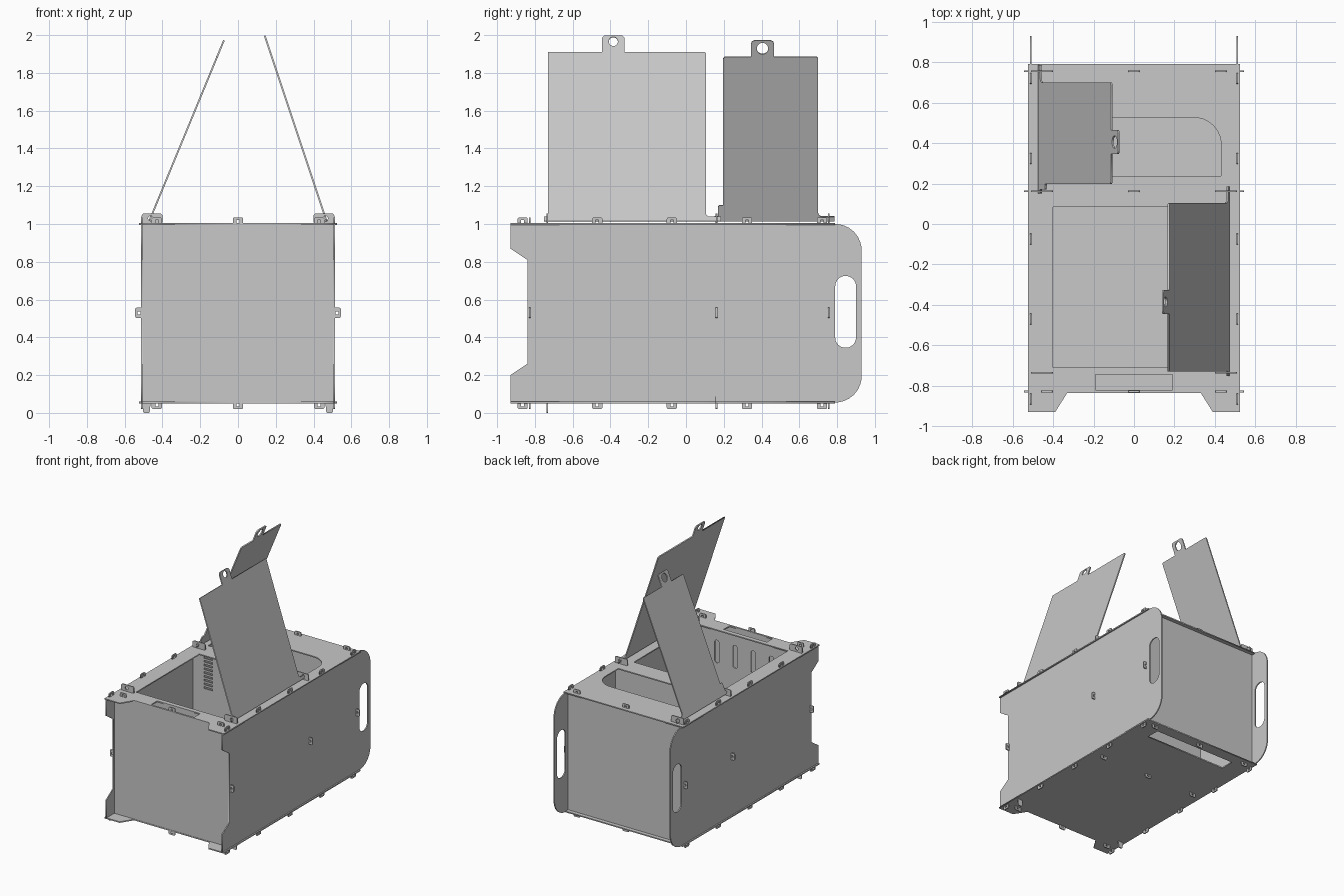
import bpy, bmesh, math
from mathutils import Vector, Matrix

cube = bpy.data.objects.get("Cube")
if cube:
    bpy.data.objects.remove(cube)

metal = bpy.data.materials.new("light_grey_sheet")
GREY = (0.58, 0.58, 0.58, 1)
metal.use_nodes = True
metal.diffuse_color = GREY
metal.node_tree.nodes["Principled BSDF"].inputs["Base Color"].default_value = GREY

X, Y, Z = Vector((1, 0, 0)), Vector((0, 1, 0)), Vector((0, 0, 1))
THICK = 0.009
TOP, BASE = 1.0, 0.055       # heights of the horizontal plates
SIDE = 0.51                  # distance of the side panels from the middle
FRONT, INNER, MIDDLE, BACK = -0.828, -0.735, 0.162, 0.755


def rounded(points):
    """Outline from (u, v) or (u, v, radius) corners."""
    out = []
    for i, c in enumerate(points):
        p = Vector(c[:2])
        if len(c) < 3:
            out.append(p)
            continue
        a = (Vector(points[i - 1][:2]) - p).normalized()
        b = (Vector(points[(i + 1) % len(points)][:2]) - p).normalized()
        half, r = a.angle(b) / 2, c[2]
        centre = p + (a + b).normalized() * r / math.sin(half)
        t = r / math.tan(half)
        start, end = p + a * t - centre, p + b * t - centre
        for k in range(9):
            out.append(centre + start.lerp(end, k / 8).normalized() * r)
    return out


def box(u0, u1, v0, v1, r=0):
    corners = [(u0, v0), (u1, v0), (u1, v1), (u0, v1)]
    return [c + (r,) for c in corners] if r else corners


def circle(u, v, r):
    return box(u - r, u + r, v - r, v + r, r * 0.999)


def place(name, mesh, origin, u, v):
    ob = bpy.data.objects.new(name, mesh)
    rot = Matrix((u, v, u.cross(v))).transposed().to_4x4()
    ob.matrix_world = Matrix.Translation(origin) @ rot
    bpy.context.collection.objects.link(ob)
    return ob


def sheet(name, outline, holes=()):
    """Flat sheet mesh with cut-outs."""
    curve = bpy.data.curves.new(name, "CURVE")
    curve.dimensions, curve.fill_mode, curve.extrude = "2D", "BOTH", THICK / 2
    for loop in (outline, *holes):
        pts = rounded(loop)
        s = curve.splines.new("POLY")
        s.points.add(len(pts) - 1)
        for q, p in zip(s.points, pts):
            q.co = (p.x, p.y, 0, 1)
        s.use_cyclic_u = True
    tmp = bpy.data.objects.new("tmp", curve)
    bpy.context.collection.objects.link(tmp)
    deps = bpy.context.evaluated_depsgraph_get()
    mesh = bpy.data.meshes.new_from_object(tmp.evaluated_get(deps))
    bpy.data.objects.remove(tmp)
    bm = bmesh.new()
    bm.from_mesh(mesh)
    bmesh.ops.remove_doubles(bm, verts=bm.verts, dist=1e-5)
    bmesh.ops.recalc_face_normals(bm, faces=bm.faces)
    bm.to_mesh(mesh)
    bm.free()
    mesh.name = name
    mesh.materials.clear()
    mesh.materials.append(metal)
    return mesh


def plate(name, outline, holes, origin, u, v):
    return place(name, sheet(name, outline, holes), origin, u, v)


# Side panels with front feet, rounded back and carrying slots
side_outline = [(-0.93, BASE), (0.93, BASE, 0.14), (0.93, TOP, 0.14), (-0.93, TOP),
                (-0.93, 0.87), (-0.84, 0.81), (-0.84, 0.26), (-0.93, 0.2)]
for s, label in ((1, "left"), (-1, "right")):
    plate(label + "_side_panel", side_outline, [box(0.79, 0.9, 0.345, 0.725, 0.054)],
          (s * SIDE, 0, 0), Y, Z)

# Top and bottom plates share an outline with notched front
deck = [(-0.525, -0.93), (-0.39, -0.93), (-0.33, -0.835), (0.33, -0.835),
        (0.39, -0.93), (0.525, -0.93), (0.525, 0.79), (-0.525, 0.79)]
rear_opening = [(-0.43, 0.237), (0.43, 0.237), (0.43, 0.525, 0.13), (-0.43, 0.525, 0.13)]
plate("top_plate", deck,
      [box(-0.4, 0.4, -0.71, 0.085), rear_opening, box(-0.19, 0.19, -0.82, -0.745)],
      (0, 0, TOP), X, Y)
plate("bottom_plate", deck, [box(-0.36, 0.36, 0.59, 0.7)], (0, 0, BASE), X, Y)

# Cross walls
wall = box(-SIDE, SIDE, BASE, TOP)
slots = [box(x - 0.02, x + 0.02, 0.73, 0.91, 0.019) for x in (-0.24, -0.08, 0.08, 0.24)]
louvres = [box(-0.41, -0.335, z, z + 0.014) for z in (0.7 + 0.03 * i for i in range(9))]
for name, y, holes in (("front_panel", FRONT, []), ("inner_front_panel", INNER, slots),
                       ("partition", MIDDLE, louvres), ("back_panel", BACK, [])):
    plate(name, wall, holes, (0, y, 0), X, Z)

# Locking tabs that poke through the plates
tab = sheet("locking_tab", [(-0.027, 0), (0.027, 0), (0.027, 0.034, 0.008), (-0.027, 0.034, 0.008)],
            [box(-0.008, 0.008, 0.006, 0.022)])
for y in (FRONT, MIDDLE, BACK):
    for x in (-0.43, 0, 0.43):
        place("cross_top_tab", tab, (x, y, TOP), X, Z)
        place("cross_bottom_tab", tab, (x, y, BASE), X, -Z)
    for s in (-1, 1):
        place("cross_side_tab", tab, (s * SIDE, y, 0.53), Z, X * s)
for y in (-0.865, -0.47, -0.075, 0.323, 0.72):
    for s in (-1, 1):
        place("side_top_tab", tab, (s * SIDE, y, TOP), Y, Z)
        place("side_bottom_tab", tab, (s * SIDE, y, BASE), Y, -Z)

# Hinge brackets and small feet
bracket = sheet("hinge_bracket", box(0.4, 0.51, TOP, 1.055, 0.012), [circle(0.463, 1.03, 0.013)])
foot = sheet("foot", [(0.462, 0.06), (0.468, 0, 0.008), (0.502, 0, 0.008), (0.508, 0.06)])
for u in (X, -X):
    for y in (INNER, MIDDLE):
        place("hinge_bracket", bracket, (0, y, 0), u, Z)
    place("foot", foot, (0, INNER, 0), u, Z)
place("hinge_bracket", bracket, (0, BACK, 0), -X, Z)


def lid(name, x, z, slope, outline, hole):
    """Open lid leaning inwards; outline heights are vertical, stretched to the slope."""
    k = math.hypot(1, slope)
    up = Vector((slope, 0, 1)) / k

    def stretch(pts):
        return [(p[0], (p[1] - z) * k, *p[2:]) for p in pts]
    plate(name, stretch(outline), [stretch(hole)], (x, 0, z), Y, up)


# Front lid, hinged at the left side
lid("front_lid", 0.472, 1.005, -0.333,
    [(-0.752, 1.015), (0.185, 1.015), (0.185, 1.038), (0.105, 1.038, 0.02), (0.105, 1.91, 0.01),
     (-0.325, 1.91), (-0.325, 1.997, 0.02), (-0.445, 1.997, 0.02), (-0.445, 1.91),
     (-0.73, 1.91), (-0.73, 1.038), (-0.752, 1.038)],
    circle(-0.385, 1.965, 0.024))

# Rear lid, hinged at the right side
lid("rear_lid", -0.472, 1.01, 0.413,
    [(0.15, 1.015), (0.785, 1.015), (0.785, 1.04), (0.7, 1.04, 0.02), (0.7, 1.885, 0.012),
     (0.465, 1.885), (0.465, 1.972, 0.02), (0.345, 1.972, 0.02), (0.345, 1.885),
     (0.197, 1.885, 0.012), (0.197, 1.1), (0.17, 1.1, 0.012), (0.17, 1.04), (0.15, 1.04)],
    circle(0.405, 1.93, 0.03))
